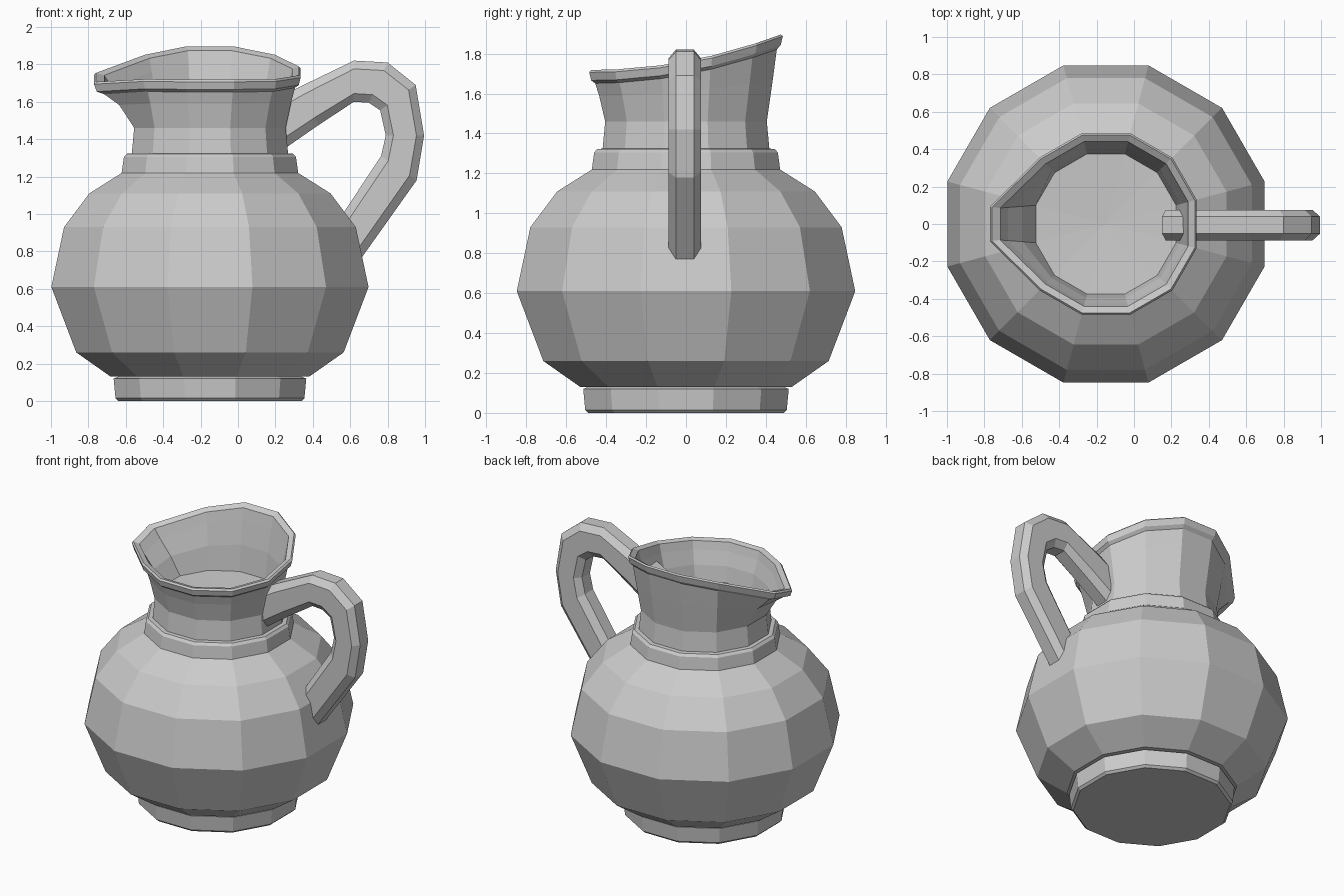
import bpy, bmesh, math

if "Cube" in bpy.data.objects:
    bpy.data.objects.remove(bpy.data.objects["Cube"])

CX = -0.15      # axis of the pot
SIDES = 12

clay = bpy.data.materials.new("grey_clay")
clay.diffuse_color = (0.6, 0.6, 0.6, 1)
clay.use_nodes = True
clay.node_tree.nodes["Principled BSDF"].inputs["Base Color"].default_value = clay.diffuse_color


def finish(name, bm):
    bmesh.ops.recalc_face_normals(bm, faces=bm.faces)
    me = bpy.data.meshes.new(name)
    bm.to_mesh(me)
    bm.free()
    me.materials.append(clay)
    ob = bpy.data.objects.new(name, me)
    bpy.context.collection.objects.link(ob)
    return ob


def bridge(bm, a, b):
    n = len(a)
    for i in range(n):
        bm.faces.new((a[i], a[(i + 1) % n], b[(i + 1) % n], b[i]))


def lathe(name, profile, cap_bottom=False, cap_top=False, well=None):
    """Rings of (flat radius, height, rim tilt, spout pull)."""
    bm = bmesh.new()
    rings = []
    for r, z, tilt, pull in [(tuple(p) + (0, 0))[:4] for p in profile]:
        ring = []
        for k in range(SIDES):
            a = math.radians(15 + 30 * k)
            rad = r / math.cos(math.pi / SIDES)
            x, y = CX + rad * math.cos(a), rad * math.sin(a)
            dz = tilt * (0.187 * y + 0.2 * y * y)
            if math.cos(a) < -0.9 and pull:      # pouring lip
                x -= pull
                y *= 1 - 2.2 * pull
                dz -= 0.035 * tilt
            ring.append(bm.verts.new((x, y, z + dz)))
        rings.append(ring)
    for a, b in zip(rings, rings[1:]):
        bridge(bm, a, b)
    if cap_bottom:
        bm.faces.new(rings[0])
    if cap_top:
        bm.faces.new(rings[-1])
    if well is not None:                          # shallow fan floor
        c = bm.verts.new((CX, 0, well))
        last = rings[-1]
        for i in range(SIDES):
            bm.faces.new((last[i], last[(i + 1) % SIDES], c))
    return finish(name, bm)


# Foot ring
lathe("foot", [(0.49, 0.0), (0.505, 0.015), (0.515, 0.12), (0.49, 0.13)],
      cap_bottom=True, cap_top=True)

# Round belly
lathe("belly", [(0.53, 0.13), (0.715, 0.26), (0.848, 0.61), (0.78, 0.93),
                (0.645, 1.11), (0.455, 1.23)], cap_bottom=True, cap_top=True)

# Collar band
lathe("collar", [(0.44, 1.215), (0.472, 1.22), (0.46, 1.305),
                 (0.445, 1.322), (0.41, 1.325)])

# Neck with sloping rim, pouring lip and inner wall
lathe("neck", [(0.42, 1.30), (0.405, 1.46), (0.435, 1.61, 0.5, 0.05),
               (0.455, 1.695, 1, 0.11), (0.475, 1.71, 1, 0.13),
               (0.485, 1.75, 1, 0.135), (0.475, 1.762, 1, 0.135),
               (0.44, 1.752, 1, 0.125), (0.425, 1.69, 0.9, 0.10),
               (0.395, 1.58, 0.5, 0.05), (0.375, 1.45)], well=1.43)

# Handle: chamfered section swept between an outer and an inner edge line
outer = [(0.15, 1.58), (0.33, 1.68), (0.62, 1.82), (0.80, 1.81),
         (0.95, 1.69), (0.995, 1.42), (0.955, 1.18), (0.66, 0.765)]
inner = [(0.25, 1.35), (0.43, 1.475), (0.62, 1.60), (0.70, 1.595),
         (0.76, 1.555), (0.79, 1.42), (0.765, 1.31), (0.52, 0.94)]
section = [(0, -0.045), (0, 0.045), (0.2, 0.082), (0.8, 0.082),
           (1, 0.045), (1, -0.045), (0.8, -0.082), (0.2, -0.082)]
bm = bmesh.new()
loops = []
for (ox, oz), (ix, iz) in zip(outer, inner):
    loops.append([bm.verts.new((ox + (ix - ox) * t, y - 0.006, oz + (iz - oz) * t))
                  for t, y in section])
for a, b in zip(loops, loops[1:]):
    bridge(bm, a, b)
bm.faces.new(loops[0])
bm.faces.new(loops[-1])
finish("handle", bm)
